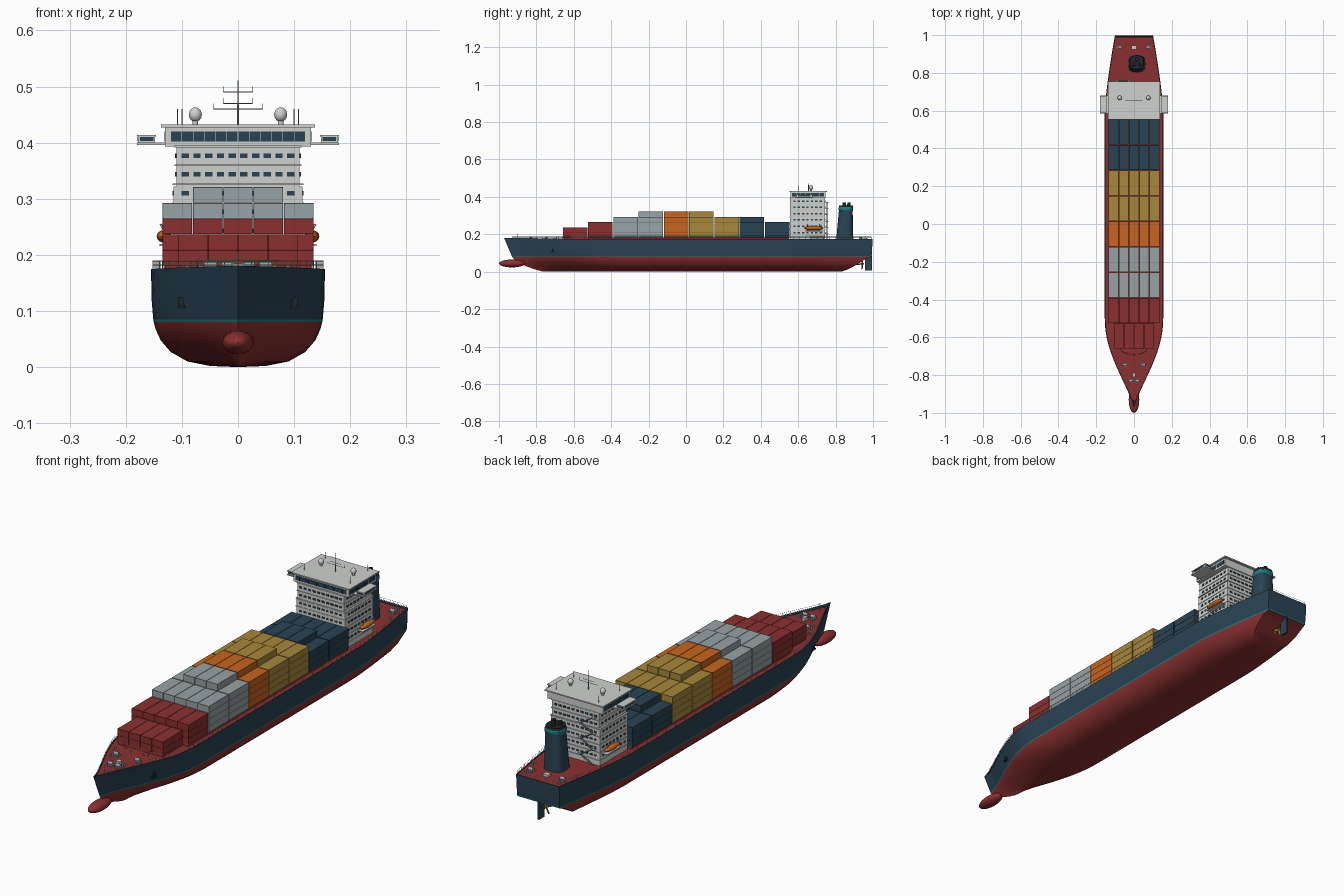
import bpy, bmesh, math
from mathutils import Vector, Matrix

if "Cube" in bpy.data.objects:
    bpy.data.objects.remove(bpy.data.objects["Cube"])


def material(name, r, g, b):
    m = bpy.data.materials.new(name)
    m.use_nodes = True
    m.diffuse_color = (r, g, b, 1)
    m.node_tree.nodes["Principled BSDF"].inputs["Base Color"].default_value = (r, g, b, 1)
    return m


NAVY = material("navy", .023, .056, .088)
RED = material("oxide red", .26, .03, .03)
TEAL = material("teal", .014, .2, .21)
WHITE = material("off white", .62, .64, .62)
GREY = material("pale grey", .31, .36, .38)
ORANGE = material("orange", .57, .13, .014)
OCHRE = material("ochre", .39, .25, .045)
DARK = material("near black", .015, .02, .025)


def finish(name, bm, *mats, smooth=False):
    bmesh.ops.recalc_face_normals(bm, faces=bm.faces)
    me = bpy.data.meshes.new(name)
    bm.to_mesh(me)
    bm.free()
    ob = bpy.data.objects.new(name, me)
    bpy.context.collection.objects.link(ob)
    for m in mats:
        me.materials.append(m)
    if smooth:
        bpy.ops.object.select_all(action='DESELECT')
        ob.select_set(True)
        bpy.context.view_layer.objects.active = ob
        bpy.ops.object.shade_smooth_by_angle(angle=math.radians(35))
    return ob


def box(bm, x0, x1, y0, y1, z0, z1):
    c = Vector((x0 + x1, y0 + y1, z0 + z1)) / 2
    mat = Matrix.Translation(c) @ Matrix.Diagonal((x1 - x0, y1 - y0, z1 - z0, 1))
    return bmesh.ops.create_cube(bm, size=1, matrix=mat)["verts"]


def rod(bm, a, b, r, r2=None, sides=8):
    a, b = Vector(a), Vector(b)
    mat = Matrix.Translation((a + b) / 2) @ (b - a).to_track_quat('Z', 'Y').to_matrix().to_4x4()
    bmesh.ops.create_cone(bm, cap_ends=True, segments=sides, radius1=r,
                          radius2=r if r2 is None else r2, depth=(b - a).length, matrix=mat)


def ball(bm, c, r, seg=20):
    mat = Matrix.Translation(c) @ Matrix.Diagonal((*r, 1))
    bmesh.ops.create_uvsphere(bm, u_segments=seg, v_segments=seg // 2, radius=1, matrix=mat)


# Hull levels: half width, height, stem y, stern y
LEVELS = [(0, 0, -.75, .83), (.05, .002, -.77, .835), (.09, .01, -.80, .86), (.12, .027, -.85, .895),
          (.138, .048, -.895, .93), (.147, .068, -.92, .96), (.15, .08, -.93, .992),
          (.151, .085, -.932, .993), (.154, .12, -.947, .995), (.155, .175, -.973, .998)]


def half(level, y):
    w, z, stem, stern = level
    t = min(max((y - stem) / .47, 0), 1)
    u = max(0, (y - .6) / .4)
    return w * math.sin(t * math.pi / 2) ** 1.25 * (1 - .35 * u ** 1.3)


STEPS = [.3 * i / 16 for i in range(16)] + [.3, .45, .6, .75] + [.8 + .2 * i / 8 for i in range(9)]

bm = bmesh.new()
grid = {}
for side in (-1, 1):
    for k, lv in enumerate(LEVELS):
        for i, s in enumerate(STEPS):
            y = lv[2] + (lv[3] - lv[2]) * s
            sheer = .006 * max(0, 1 - s / .2) if k == len(LEVELS) - 1 else 0
            grid[side, k, i] = bm.verts.new((side * half(lv, y), y, lv[1] + sheer))
last = len(STEPS) - 1
for k in range(len(LEVELS) - 1):
    for side in (-1, 1):
        for i in range(last):
            bm.faces.new([grid[side, k, i], grid[side, k, i + 1],
                          grid[side, k + 1, i + 1], grid[side, k + 1, i]])
    bm.faces.new([grid[-1, k, last], grid[1, k, last], grid[1, k + 1, last], grid[-1, k + 1, last]])
bmesh.ops.remove_doubles(bm, verts=bm.verts, dist=.00005)
for f in bm.faces:
    z = f.calc_center_median().z
    f.material_index = 0 if z < .08 else 1 if z < .085 else 2
finish("hull", bm, RED, TEAL, NAVY, smooth=True)

# Deck plate inside the bulwark
TOP = LEVELS[-1]
bm = bmesh.new()
rows = []
for s in STEPS[1:]:
    y = TOP[2] + (TOP[3] - TOP[2]) * s
    x = half(TOP, y) * .985
    rows.append([bm.verts.new((x * sd, min(y, .99), .17)) for sd in (-1, 1)])
for a, b in zip(rows, rows[1:]):
    bm.faces.new([a[0], a[1], b[1], b[0]])
finish("deck", bm, RED)

# Bulbous bow, rudder, propeller
bm = bmesh.new()
ball(bm, (0, -.93, .044), (.028, .07, .021), 28)
finish("bulbous_bow", bm, RED, smooth=True)
bm = bmesh.new()
box(bm, -.004, .004, .957, .994, .006, .085)
finish("rudder", bm, NAVY)
bm = bmesh.new()
rod(bm, (0, .88, .042), (0, .952, .042), .007, .004, 12)
for i in range(4):
    a = i * math.pi / 2 + .5
    vs = box(bm, -.007, .007, -.001, .001, .004, .03)
    turn = Matrix.Rotation(a, 4, 'Y') @ Matrix.Rotation(.5, 4, 'Z')
    bmesh.ops.transform(bm, matrix=Matrix.Translation((0, .942, .042)) @ turn, verts=vs)
finish("propeller", bm, OCHRE)

# Anchors on both bows
bm = bmesh.new()
for sd in (-1, 1):
    x = half(LEVELS[8], -.71) * sd
    box(bm, x - .005, x + .005, -.716, -.706, .108, .124)
    box(bm, x - .006, x + .006, -.722, -.700, .105, .110)
finish("anchors", bm, DARK)

# Deck railings
bm = bmesh.new()
for sd in (-1, 1):
    pts = [(sd * max(half(TOP, y) - .003, .002), y) for y in [-.93 + .032 * i for i in range(61)]]
    for p, q in zip(pts, pts[1:]):
        for z in (.182, .189):
            rod(bm, (*p, z), (*q, z), .0006, sides=4)
    for p in pts:
        rod(bm, (*p, .17), (*p, .189), .0007, sides=4)
for z in (.182, .189):
    rod(bm, (-.095, .99, z), (.095, .99, z), .0006, sides=4)
arc = [(.075 * math.sin(a), -.65 - .042 * math.cos(a)) for a in [-1.3 + .26 * i for i in range(11)]]
for p, q in zip(arc, arc[1:]):
    rod(bm, (*p, .19), (*q, .19), .0007, sides=4)
    rod(bm, (*p, .17), (*p, .19), .0007, sides=4)
finish("railings", bm, WHITE)

# Hatch coaming and container stacks: material, bay, columns on each tier
bm = bmesh.new()
box(bm, -.13, .13, -.52, .55, .168, .181)
box(bm, -.104, .104, -.655, -.52, .168, .181)
finish("hatch_coaming", bm, RED)
STACKS = [("red", RED, [(0, [4, 4]), (1, [5, 5, 5])]),
          ("grey", GREY, [(2, [5, 5, 5, 5]), (3, [5, 5, 5, 5, 3])]),
          ("orange", ORANGE, [(4, [5, 5, 5, 5, 3])]),
          ("ochre", OCHRE, [(5, [5, 5, 5, 5, 3]), (6, [5, 5, 5, 5])]),
          ("navy", NAVY, [(7, [5, 5, 5, 3]), (8, [5, 5, 5])])]
PITCH, WIDTH, TALL, GAP = .135, .054, .028, .0008
for name, mat, bays in STACKS:
    bm = bmesh.new()
    for bay, tiers in bays:
        y = -.66 + PITCH * bay
        for t, count in enumerate(tiers):
            for c in range(count):
                x = (c - count / 2) * WIDTH
                z = .181 + t * TALL
                box(bm, x + GAP, x + WIDTH - GAP, y + .002, y + PITCH - .002, z, z + TALL - .0005)
    bmesh.ops.inset_individual(bm, faces=bm.faces[:], thickness=.002, depth=-.0008)
    finish(name + "_containers", bm, mat)

# Accommodation block with deck slabs, bridge, wings and roof
bm = bmesh.new()
box(bm, -.11, .11, .557, .743, .168, .395)
box(bm, -.115, .115, .556, .744, .168, .322)
for i in range(7):
    z = .393 - i * .0335
    e = 0 if i < 2 else .004
    box(bm, -.113 - e, .113 + e, .554, .747, z - .0015, z + .0015)
box(bm, -.13, .13, .56, .745, .393, .428)
box(bm, -.137, .137, .553, .755, .427, .432)
box(bm, -.18, .18, .585, .68, .396, .4)
for sd in (-1, 1):
    xs = sorted((sd * .148, sd * .178))
    box(bm, *xs, .59, .675, .4, .411)
    xs = sorted((sd * .146, sd * .18))
    box(bm, *xs, .588, .677, .411, .414)
finish("superstructure", bm, WHITE)

# Window plates
bm = bmesh.new()
for i in range(6):
    z = .377 - i * .0335
    w = .111 if i < 2 else .116
    for j in range(10):
        x = -.094 + j * .0209
        for y in (.556, .744):
            box(bm, x - .0065, x + .0065, y - .0012, y + .0012, z - .004, z + .004)
    for j in range(7):
        y = .58 + j * .0233
        for x in (-w, w):
            box(bm, x - .001, x + .001, y - .006, y + .006, z - .004, z + .004)
for j in range(12):
    x = -.11 + j * .02
    box(bm, x - .0095, x + .0095, .5585, .561, .402, .42)
for sd in (-1, 1):
    for j in range(7):
        y = .577 + j * .025
        box(bm, sd * .13 - .001, sd * .13 + .001, y - .0115, y + .0115, .402, .42)
    box(bm, sd * .163 - .012, sd * .163 + .012, .589, .676, .403, .41)
    box(bm, sd * .178 - .001, sd * .178 + .001, .6, .665, .403, .41)
finish("windows", bm, NAVY)

# Zigzag stairs with landings on the aft wall
bm = bmesh.new()
for i in range(6):
    z, d = .17 + i * .0335, (-1) ** i
    for y in (.75, .757):
        rod(bm, (-.06 - d * .028, y, z), (-.06 + d * .028, y, z + .0335), .0014, sides=4)
    xs = sorted((-.06 + d * .026, -.06 + d * .04))
    box(bm, *xs, .744, .762, z + .032, z + .0345)
finish("aft_stairs", bm, GREY)

# Mast, aerials and radar domes
bm = bmesh.new()
rod(bm, (0, .655, .43), (0, .655, .511), .0018, .0008)
for z, w in ((.46, .044), (.47, .026), (.49, .026)):
    rod(bm, (-w, .655, z), (w, .655, z), .0009, sides=6)
    for sd in (-1, 1):
        rod(bm, (sd * w, .655, z), (sd * w, .655, z + .01), .0006, sides=4)
for sd in (-1, 1):
    for x, y in ((.108, .6), (.1, .73)):
        rod(bm, (sd * x, y, .43), (sd * x, y, .46), .0007, sides=4)
finish("mast_and_aerials", bm, GREY)
bm = bmesh.new()
for sd in (-1, 1):
    rod(bm, (sd * .076, .668, .43), (sd * .076, .668, .442), .005, sides=12)
    ball(bm, (sd * .076, .668, .45), (.0115, .0115, .013))
finish("radar_domes", bm, WHITE, smooth=True)

# Lifeboats and davits
bm = bmesh.new()
for sd in (-1, 1):
    ball(bm, (sd * .132, .683, .233), (.013, .05, .011))
finish("lifeboats", bm, ORANGE, smooth=True)
bm = bmesh.new()
for sd in (-1, 1):
    for y in (.65, .716):
        rod(bm, (sd * .115, y, .215), (sd * .138, y, .255), .002, sides=6)
        rod(bm, (sd * .138, y, .255), (sd * .132, y, .24), .001, sides=6)
    xs = sorted((sd * .112, sd * .14))
    box(bm, *xs, .64, .73, .216, .219)
finish("davits", bm, WHITE)


# Funnel: stacked rounded rings, coloured by height
bm = bmesh.new()
rings = []
for z, r in ((.168, .045), (.19, .044), (.325, .037), (.328, .039), (.342, .039), (.345, .037), (.355, .036)):
    ring = []
    for i in range(24):
        c, s = math.cos(i * math.tau / 24), math.sin(i * math.tau / 24)
        ring.append(bm.verts.new((.015 + r * math.copysign(abs(c) ** .7, c),
                                  .848 + r * math.copysign(abs(s) ** .7, s) + (z - .168) * .04, z)))
    rings.append(ring)
for a, b in zip(rings, rings[1:]):
    for i in range(24):
        f = bm.faces.new([a[i], a[i - 1], b[i - 1], b[i]])
        z = f.calc_center_median().z
        f.material_index = 1 if .325 < z < .344 else 2 if z > .344 else 0
bm.faces.new(rings[-1]).material_index = 2
finish("funnel", bm, NAVY, TEAL, DARK, smooth=True)
bm = bmesh.new()
for x, y in ((0, .845), (.03, .845), (.015, .87)):
    rod(bm, (x, y, .35), (x, y + .002, .37), .009, sides=14)
finish("exhaust_pipes", bm, DARK, smooth=True)

# Mooring winches and bollards fore and aft
drums, posts = bmesh.new(), bmesh.new()
for sd in (-1, 1):
    for x, y in ((.05, -.745), (.018, -.83), (.075, .935)):
        box(drums, sd * x - .012, sd * x + .012, y - .009, y + .009, .169, .175)
        rod(drums, (sd * x - .011, y, .18), (sd * x + .011, y, .18), .007, sides=12)
    for x, y in ((.065, -.76), (.03, -.81), (.09, -.7), (.08, .96), (.1, .88)):
        for dy in (-.007, .007):
            rod(posts, (sd * x, y + dy, .169), (sd * x, y + dy, .181), .0035, sides=10)
box(posts, -.008, .008, -.81, -.79, .169, .184)
box(posts, -.012, .012, .925, .945, .169, .18)
rod(posts, (0, -.9, .169), (0, -.9, .205), .0015, sides=6)
finish("mooring_winches", drums, GREY)
finish("bollards", posts, WHITE)
